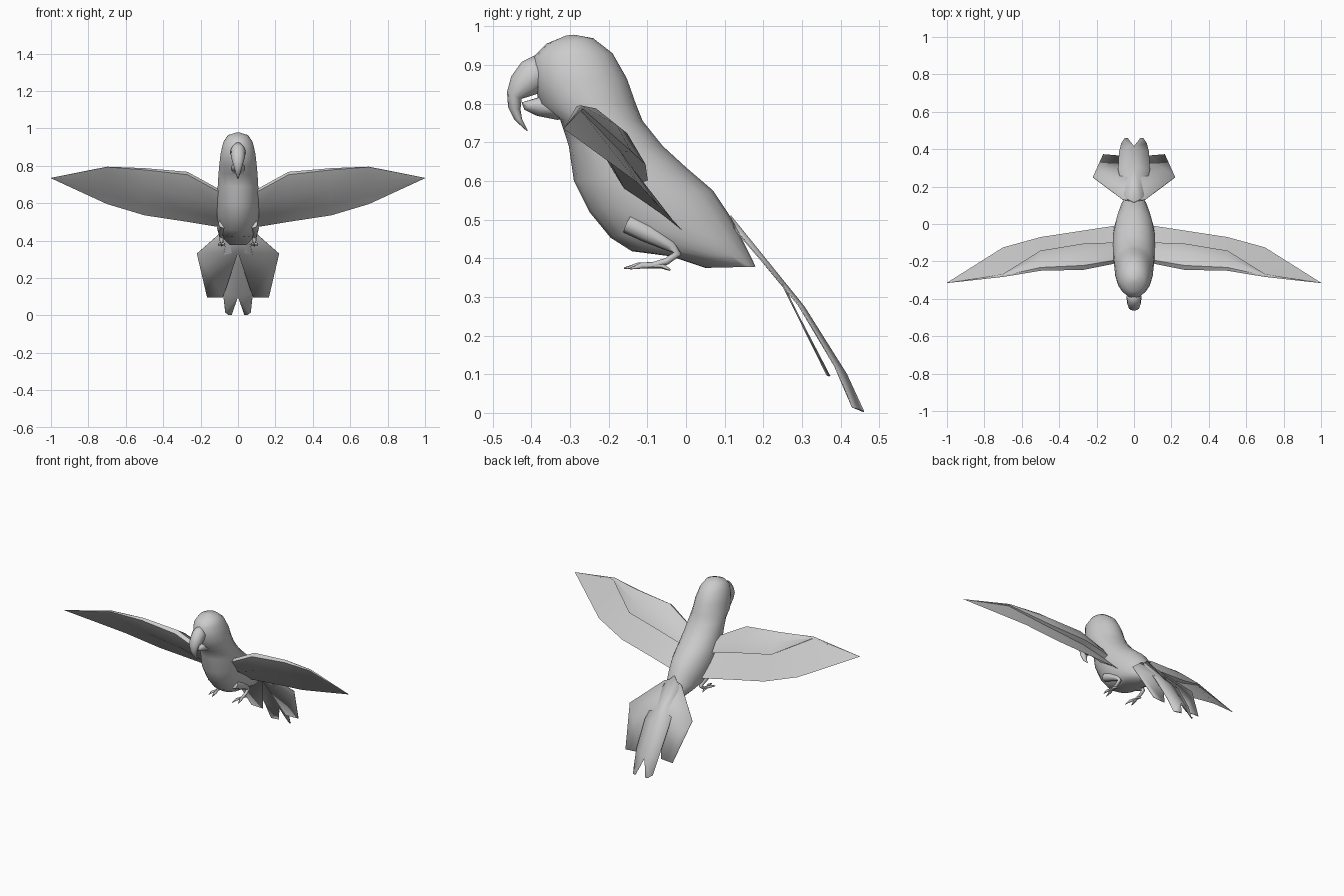
import bpy, bmesh, math
from mathutils import Vector

if "Cube" in bpy.data.objects:
    bpy.data.objects.remove(bpy.data.objects["Cube"])

grey = bpy.data.materials.new("plumage_grey")
grey.use_nodes = True
grey.diffuse_color = (0.6, 0.6, 0.6, 1)
grey.node_tree.nodes["Principled BSDF"].inputs["Base Color"].default_value = (0.6, 0.6, 0.6, 1)


def finish(name, bm, angle):
    bmesh.ops.recalc_face_normals(bm, faces=bm.faces)
    mesh = bpy.data.meshes.new(name)
    bm.to_mesh(mesh)
    bm.free()
    mesh.materials.append(grey)
    obj = bpy.data.objects.new(name, mesh)
    bpy.context.collection.objects.link(obj)
    bpy.ops.object.select_all(action="DESELECT")
    obj.select_set(True)
    bpy.context.view_layer.objects.active = obj
    bpy.ops.object.shade_smooth_by_angle(angle=math.radians(angle))
    return obj


def loft(name, rings, angle=60):
    bm = bmesh.new()
    loops = [[bm.verts.new(p) for p in ring] for ring in rings]
    n = len(loops[0])
    for a, b in zip(loops, loops[1:]):
        for i in range(n):
            j = (i + 1) % n
            bm.faces.new((a[i], a[j], b[j], b[i]))
    bm.faces.new(loops[0])
    bm.faces.new(loops[-1])
    return finish(name, bm, angle)


def ring(fy, fz, by, bz, w, sides=18):
    # ellipse spanning a front point and a back point, with half width w
    f, b = Vector((0, fy, fz)), Vector((0, by, bz))
    mid, half = (f + b) / 2, (f - b) / 2
    turns = [2 * math.pi * i / sides for i in range(sides)]
    return [mid + half * math.cos(t) + Vector((w * math.sin(t), 0, 0)) for t in turns]


def tube(name, path, radii, sides=8):
    rings = []
    pts = [Vector(p) for p in path]
    for i, p in enumerate(pts):
        d = (pts[min(i + 1, len(pts) - 1)] - pts[max(i - 1, 0)]).normalized()
        u = d.cross(Vector((1, 0, 0))).normalized()
        v = d.cross(u)
        rings.append([p + radii[i] * (u * math.cos(t) + v * math.sin(t))
                      for t in (2 * math.pi * k / sides for k in range(sides))])
    return loft(name, rings)


# Body and head, crown down to vent
body = [(-.31, .976, -.29, .978, .01), (-.36, .955, -.24, .969, .055),
        (-.395, .92, -.19, .93, .08), (-.392, .86, -.153, .865, .095),
        (-.38, .80, -.13, .80, .102), (-.325, .757, -.112, .755, .106),
        (-.303, .69, -.06, .69, .11), (-.29, .60, 0, .635, .115),
        (-.25, .52, .07, .575, .115), (-.195, .453, .11, .515, .107),
        (-.14, .418, .14, .46, .094), (-.04, .405, .165, .41, .075),
        (.05, .375, .18, .378, .045)]
loft("body", [ring(*r) for r in body], 80)

# Hooked upper beak and short lower beak
beak = [(-.39, .925, -.36, .905, .02), (-.425, .908, -.35, .855, .04),
        (-.452, .87, -.385, .825, .038), (-.463, .83, -.425, .812, .03),
        (-.46, .79, -.428, .785, .02), (-.443, .757, -.424, .76, .012),
        (-.411, .728, -.409, .73, .002)]
loft("upper_beak", [ring(*r, 12) for r in beak], 80)
jaw = [(-.425, .803, -.418, .805, .008), (-.418, .784, -.385, .815, .025),
       (-.385, .768, -.34, .83, .036), (-.33, .757, -.28, .82, .045)]
loft("lower_beak", [ring(*r, 12) for r in jaw], 80)

# Wing stations: x, leading y z, trailing y z, covert edge along chord, thickness
stations = [(.06, -.20, .64, -.01, .47, .42, .7), (.12, -.215, .67, -.012, .475, .46, .85),
            (.27, -.245, .752, -.035, .50, .53, 1), (.5, -.25, .778, -.07, .535, .48, .7),
            (.7, -.283, .793, -.125, .595, .06, .22), (1, -.316, .735, -.314, .733, .06, .01)]


def wing_section(x, ly, lz, ty, tz, c, k):
    lead, trail = Vector((x, ly, lz)), Vector((x, ty, tz))
    chord = trail - lead
    up = Vector((0, -chord.z, chord.y)).normalized()
    shape = [(0, 0), (.01, .028), (c * .47, .053), (c, .038), (c * .9, .006),
             (1, 0), (.75, -.008), (.35, -.03)]
    return [lead + chord * t + up * n * k for t, n in shape]


for side, s in (("left", 1), ("right", -1)):
    sections = [wing_section(*st) for st in stations]
    loft(side + "_wing", [[Vector((s * p.x, p.y, p.z)) for p in sec] for sec in sections], 50)

    # Leg and foot
    x = s * .088
    tube(side + "_leg",
         [(s * .08, -.15, .49), (x, -.10, .465), (x, -.04, .432), (x, -.022, .412),
          (x, -.05, .392), (x, -.085, .382)],
         [.026, .024, .015, .011, .009, .008])
    for label, dx, y, z in (("inner", -.018, -.16, .374), ("outer", .016, -.145, .373),
                            ("hind", 0, -.04, .369)):
        tube(side + "_" + label + "_toe",
             [(x, -.085, .382), (x + s * dx * .7, (y - .085) / 2, .381), (x + s * dx, y, z)],
             [.008, .008, .002], 6)


# Tail feathers, thin sheets made on one side and mirrored
def feather_sheet(name, outline):
    bm = bmesh.new()
    for s in (1, -1):
        bm.faces.new([bm.verts.new((s * px, py, pz)) for px, py, pz in outline])
    bmesh.ops.triangulate(bm, faces=bm.faces)
    bmesh.ops.remove_doubles(bm, verts=bm.verts, dist=.0005)
    obj = finish(name, bm, 30)
    solid = obj.modifiers.new("thickness", "SOLIDIFY")
    solid.thickness = .003
    solid.offset = 0


feather_sheet("outer_tail_feathers",
              [(0, .12, .49), (.06, .13, .47), (.22, .25, .33), (.165, .372, .095),
               (.08, .365, .097), (0, .25, .335)])
feather_sheet("centre_tail_feathers",
              [(0, .115, .51), (.05, .14, .46), (.085, .29, .28), (.08, .385, .12),
               (.068, .43, .015), (.05, .46, .003), (.034, .46, .003), (0, .415, .10),
               (0, .305, .275)])
